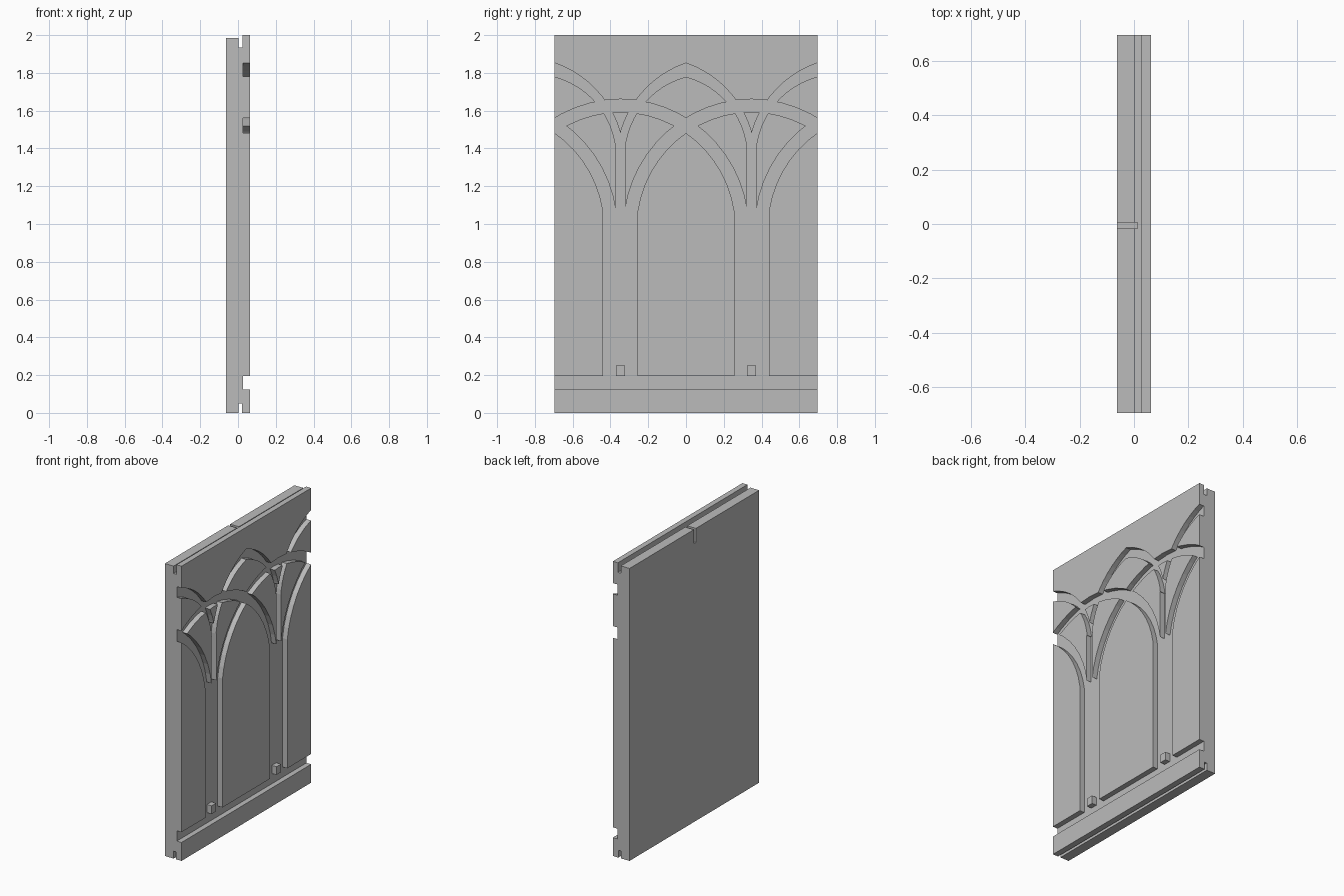
import bpy, bmesh
from math import asin, acos, cos, sin, pi

cube = bpy.data.objects.get("Cube")
if cube:
    bpy.data.objects.remove(cube, do_unlink=True)

X_BACK, X_FACE, X_FLOOR = -0.0625, 0.0625, 0.027
HALF_W, HEIGHT = 0.695, 2.0
COLUMN = HALF_W / 2
SPAN = HALF_W

stone = bpy.data.materials.new("stone_grey")
stone.use_nodes = True
grey = (0.5, 0.5, 0.5, 1)
stone.diffuse_color = grey
stone.node_tree.nodes["Principled BSDF"].inputs["Base Color"].default_value = grey


def prism(name, outline, x0, x1):
    """Extrude a (y, z) outline along x."""
    bm = bmesh.new()
    face = bm.faces.new([bm.verts.new((x0, y, z)) for y, z in outline])
    grown = bmesh.ops.extrude_face_region(bm, geom=[face])["geom"]
    top = [v for v in grown if isinstance(v, bmesh.types.BMVert)]
    bmesh.ops.translate(bm, vec=(x1 - x0, 0, 0), verts=top)
    bmesh.ops.recalc_face_normals(bm, faces=bm.faces)
    mesh = bpy.data.meshes.new(name)
    bm.to_mesh(mesh)
    bm.free()
    mesh.materials.append(stone)
    obj = bpy.data.objects.new(name, mesh)
    bpy.context.collection.objects.link(obj)
    return obj


def box(name, x0, x1, y0, y1, z0, z1):
    return prism(name, [(y0, z0), (y1, z0), (y1, z1), (y0, z1)], x0, x1)


def arch_edge(circle, spring, foot, steps=12):
    """Left leg, pointed top and right leg of one arch edge."""
    c, z, r = circle
    a0 = pi - asin((spring - z) / r)
    a1 = acos(-c / r)
    angles = [a0 + (a1 - a0) * i / steps for i in range(steps + 1)]
    left = [(c + r * cos(a), z + r * sin(a)) for a in angles]
    left.insert(0, (left[0][0], foot))
    return left + [(-y, h) for y, h in reversed(left[:-1])]


def arch_band(name, outer, inner, spring, foot, shift):
    ring = arch_edge(outer, spring, foot) + arch_edge(inner, spring, foot)[::-1]
    return prism(name, [(y + shift, z) for y, z in ring], X_FLOOR, X_FACE + 0.05)


panel = box("wall_panel", X_BACK, X_FACE, -HALF_W, HALF_W, 0, HEIGHT)
cutters = []

# Wide interlacing arches, their legs running into the base groove
for k in (-1.5, -0.5, 0.5, 1.5):
    cutters.append(arch_band("wide_arch_cutter", (0.0075, 0.976, 0.685),
                             (0.0075, 0.976, 0.618), 1.07, 0.16, k * SPAN))

# Upper pointed arches that branch from the column slots
for k in (-1, 0, 1):
    cutters.append(arch_band("upper_arch_cutter", (0.174, 1.341, 0.540),
                             (0.1156, 1.352, 0.443), 1.39, 1.36, k * SPAN))

# Slots down the columns
for side in (-1, 1):
    y = side * COLUMN
    cutters.append(box("column_slot_cutter", X_FLOOR, X_FACE + 0.05,
                       y - 0.0265, y + 0.0265, 0.25, 1.40))

# Base groove, joint grooves, lowered back edge and wire notch
W = HALF_W + 0.1
cutters += [
    box("base_groove_cutter", X_FLOOR, X_FACE + 0.05, -W, W, 0.125, 0.195),
    box("top_joint_cutter", 0.003, 0.025, -W, W, 1.935, 2.1),
    box("bottom_joint_cutter", 0.003, 0.022, -W, W, -0.1, 0.05),
    box("back_edge_cutter", X_BACK - 0.1, 0.012, -W, W, 1.985, 2.1),
    box("back_notch_cutter", X_BACK - 0.1, 0.012, -0.017, 0.005, 1.89, 2.1),
]

# Carve the panel, then drop the helpers
for cutter in cutters:
    cutter.hide_render = True
    mod = panel.modifiers.new("carve", "BOOLEAN")
    mod.operation = "DIFFERENCE"
    mod.solver = "EXACT"
    mod.object = cutter
bpy.context.view_layer.update()
graph = bpy.context.evaluated_depsgraph_get()
carved = bpy.data.meshes.new_from_object(panel.evaluated_get(graph))
panel.modifiers.clear()
panel.data = carved
for cutter in cutters:
    bpy.data.objects.remove(cutter, do_unlink=True)
carved.materials.clear()
carved.materials.append(stone)
for poly in carved.polygons:
    poly.material_index = 0
    poly.use_smooth = False
